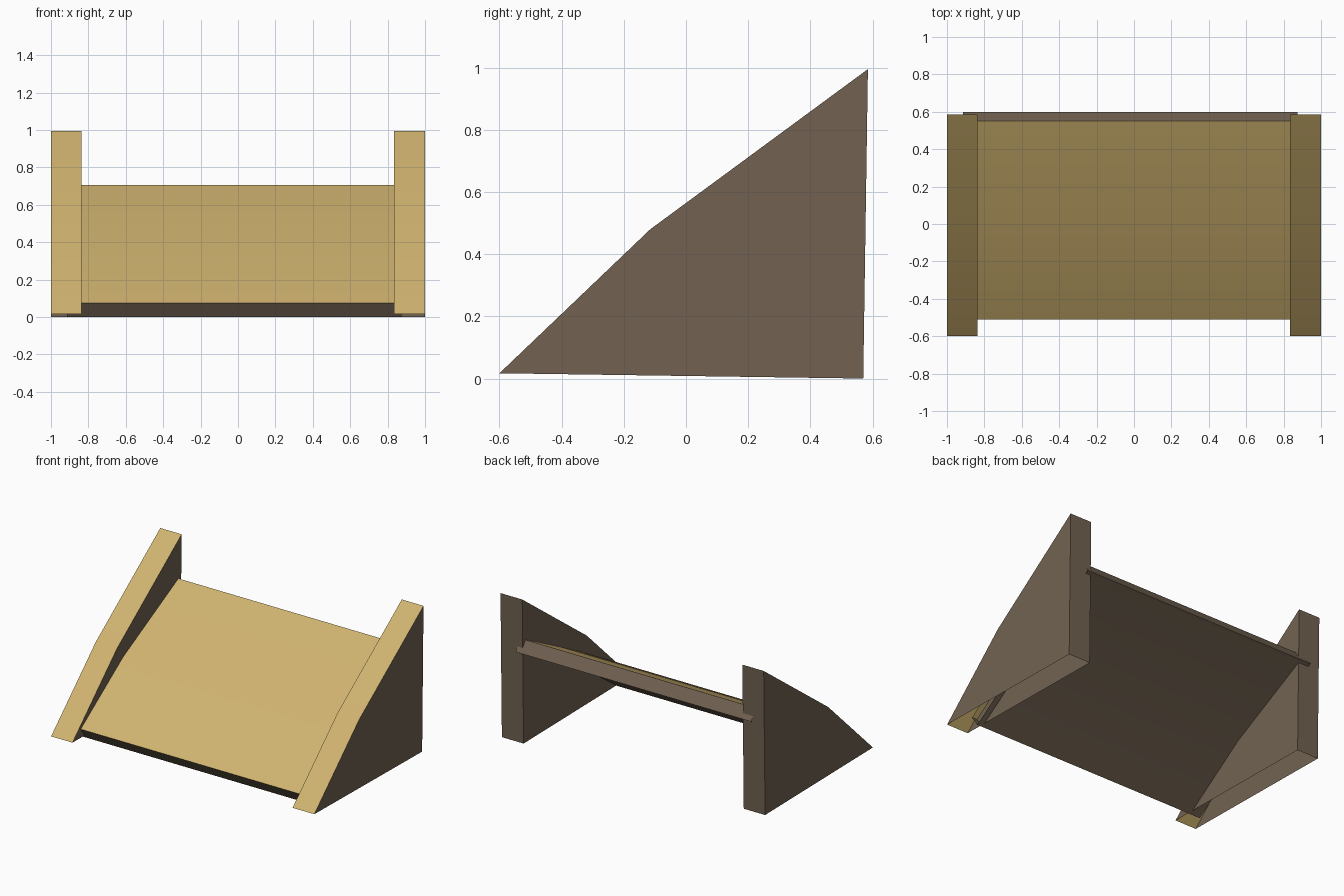
import bpy
import math

if "Cube" in bpy.data.objects:
    bpy.data.objects.remove(bpy.data.objects["Cube"])


def material(name, rgb):
    m = bpy.data.materials.new(name)
    m.diffuse_color = (*rgb, 1.0)
    m.use_nodes = True
    m.node_tree.nodes["Principled BSDF"].inputs["Base Color"].default_value = m.diffuse_color
    return m


TAN = material("tan_top", (0.63, 0.45, 0.16))
BROWN = material("dark_brown", (0.168, 0.124, 0.083))


def extrude_shell(name, profile, x0, x1, skip=(), tan=(), caps=True):
    """Extrude a (y, z) profile along x; skip leaves edges open, tan edges get the top colour."""
    n = len(profile)
    verts = [(x, y, z) for x in (x0, x1) for y, z in profile]
    faces, mats = [], []
    for i in range(n):
        if i in skip:
            continue
        j = (i + 1) % n
        faces.append((i, n + i, n + j, j))
        mats.append(0 if i in tan else 1)
    if caps:
        faces += [tuple(range(n)), tuple(range(2 * n - 1, n - 1, -1))]
        mats += [1, 1]
    mesh = bpy.data.meshes.new(name)
    mesh.from_pydata(verts, [], faces)
    mesh.materials.append(TAN)
    mesh.materials.append(BROWN)
    for p, m in zip(mesh.polygons, mats):
        p.material_index = m
    ob = bpy.data.objects.new(name, mesh)
    bpy.context.collection.objects.link(ob)
    # smooth across the gentle bends only
    bpy.ops.object.select_all(action='DESELECT')
    ob.select_set(True)
    bpy.context.view_layer.objects.active = ob
    bpy.ops.object.shade_smooth_by_angle(angle=math.radians(40))
    return ob


# side walls: hollow wedges with a bent tan top, open underneath
wall = [(-0.60, 0.017), (-0.115, 0.48), (0.585, 0.995), (0.57, 0.0)]
for name, x0, x1 in (("left_wall", -1.0, -0.838), ("right_wall", 0.835, 1.0)):
    extrude_shell(name, wall, x0, x1, skip=(3,), tan=(0, 1))

# ramp deck: slightly bent plate whose open ends are buried in the walls
top = [(-0.51, 0.075), (-0.05, 0.395), (0.55, 0.705)]
under = [(y + 0.05, z - 0.075) for y, z in reversed(top)]
extrude_shell("ramp_deck", top + under, -0.915, 0.875, tan=(0, 1), caps=False)
